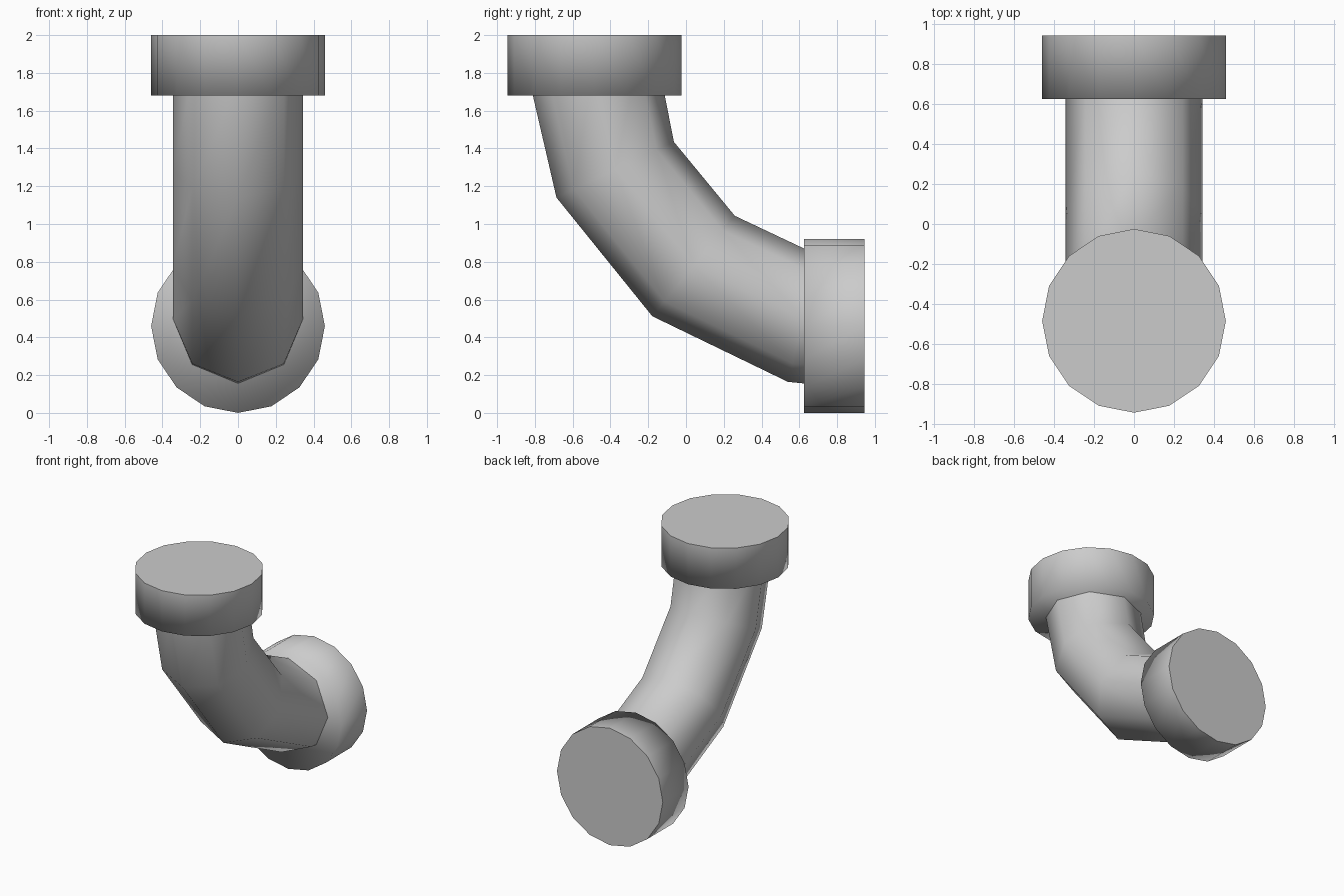
import bpy, bmesh, math
from mathutils import Matrix, Vector

cube = bpy.data.objects.get("Cube")
if cube:
    bpy.data.objects.remove(cube, do_unlink=True)

grey = bpy.data.materials.new("light_grey")
grey.use_nodes = True
colour = (0.6, 0.6, 0.6, 1)
grey.diffuse_color = colour
grey.node_tree.nodes["Principled BSDF"].inputs["Base Color"].default_value = colour


def add_object(name, bm):
    bmesh.ops.recalc_face_normals(bm, faces=bm.faces)
    for face in bm.faces:
        face.smooth = True
    mesh = bpy.data.meshes.new(name)
    bm.to_mesh(mesh)
    bm.free()
    mesh.materials.append(grey)
    obj = bpy.data.objects.new(name, mesh)
    bpy.context.collection.objects.link(obj)
    return obj


def collar(name, centre, tilt):
    """Solid 16-sided end ring: crisp outer cap, softly shaded inner rim."""
    bm = bmesh.new()
    bmesh.ops.create_cone(bm, cap_ends=True, segments=16,
                          radius1=0.46, radius2=0.46, depth=0.32)
    for edge in bm.edges:
        if all(v.co.z > 0 for v in edge.verts):
            edge.smooth = False
    turn = Matrix.Rotation(tilt, 4, "X")
    bmesh.ops.transform(bm, matrix=Matrix.Translation(centre) @ turn, verts=bm.verts)
    return add_object(name, bm)


def bent_pipe(name, stations, radius, sides):
    """Sweep a ring through stations of (y, z, ring tilt in degrees)."""
    bm = bmesh.new()
    rings = []
    for y, z, tilt in stations:
        a = math.radians(tilt)
        across = Vector((0, math.cos(a), math.sin(a)))
        ring = []
        for i in range(sides):
            t = math.tau * i / sides
            offset = across * math.cos(t) + Vector((math.sin(t), 0, 0))
            ring.append(bm.verts.new(Vector((0, y, z)) + offset * radius))
        rings.append(ring)
    for low, high in zip(rings, rings[1:]):
        for i in range(sides):
            j = (i + 1) % sides
            bm.faces.new((low[i], low[j], high[j], high[i]))
    bm.faces.new(rings[0])
    bm.faces.new(rings[-1])
    return add_object(name, bm)


# End collars: one facing up, one facing the back
collar("top_collar", (0, -0.485, 1.84), 0)
collar("back_collar", (0, 0.785, 0.46), -math.pi / 2)

# Elbow pipe joining the collars
bent_pipe("elbow_pipe", [
    (-0.485, 1.95, 0),
    (-0.49, 1.82, 13),
    (-0.375, 1.2875, 25.4),
    (0.04, 0.7775, 50.6),
    (0.623, 0.498, 76),
    (0.78, 0.485, 90),
], 0.344, 8)
